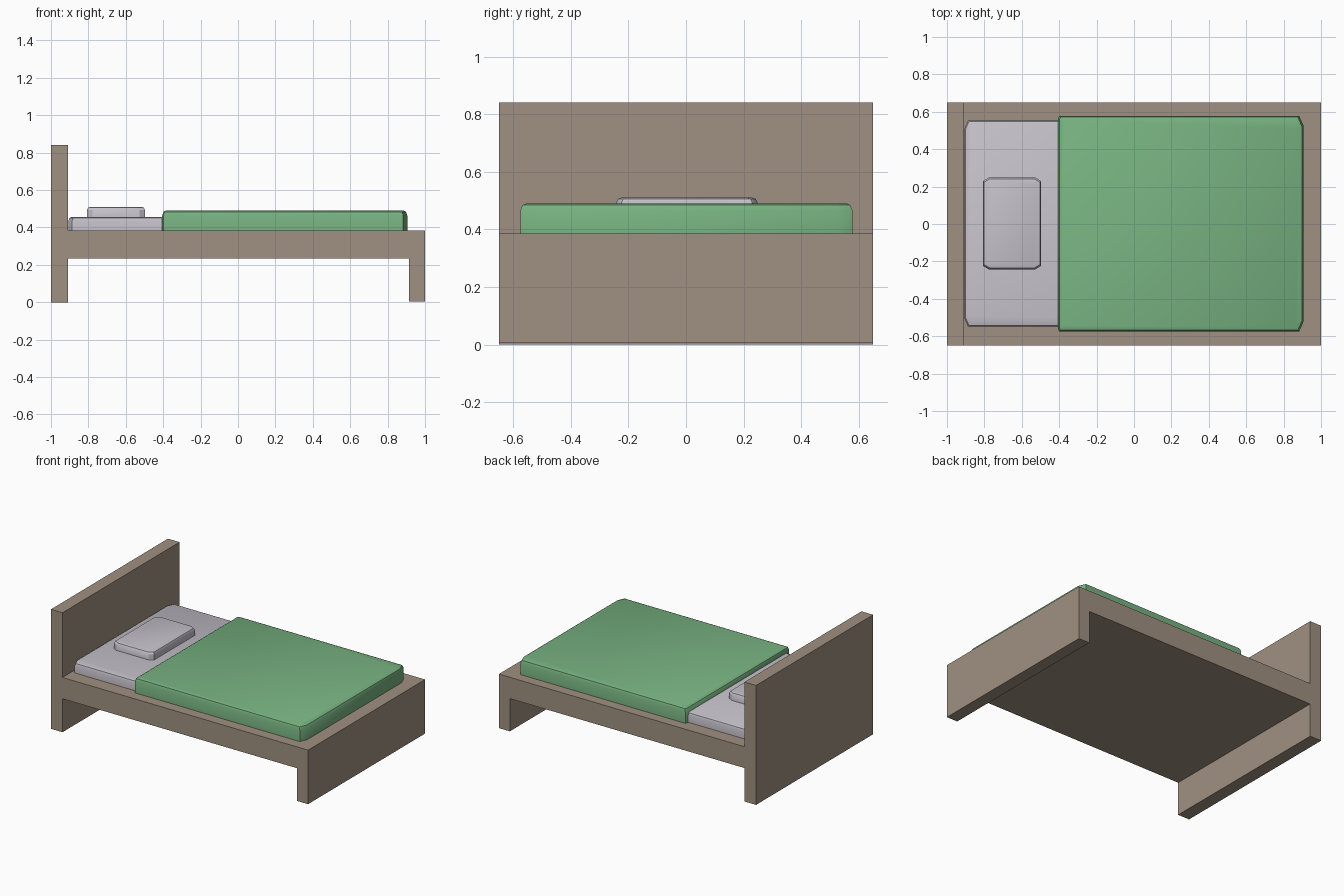
import bpy, bmesh, math

if "Cube" in bpy.data.objects:
    bpy.data.objects.remove(bpy.data.objects["Cube"])


def material(name, rgb):
    m = bpy.data.materials.new(name)
    m.diffuse_color = (*rgb, 1)
    m.use_nodes = True
    m.node_tree.nodes["Principled BSDF"].inputs["Base Color"].default_value = m.diffuse_color
    return m


wood = material("brown_wood", (0.35, 0.28, 0.22))
linen = material("pale_grey_linen", (0.55, 0.53, 0.58))
green = material("green_cloth", (0.188, 0.45, 0.22))


def loft(name, rings, mat, smooth=False):
    """Join equal-length point rings and cap both ends."""
    bm = bmesh.new()
    loops = [[bm.verts.new(p) for p in ring] for ring in rings]
    n = len(loops[0])
    for a, b in zip(loops, loops[1:]):
        for i in range(n):
            j = (i + 1) % n
            bm.faces.new((a[i], a[j], b[j], b[i]))
    bm.faces.new(loops[0][::-1])
    bm.faces.new(loops[-1])
    bmesh.ops.recalc_face_normals(bm, faces=bm.faces)
    mesh = bpy.data.meshes.new(name)
    bm.to_mesh(mesh)
    bm.free()
    mesh.materials.append(mat)
    ob = bpy.data.objects.new(name, mesh)
    bpy.context.collection.objects.link(ob)
    if smooth:
        bpy.ops.object.select_all(action='DESELECT')
        ob.select_set(True)
        bpy.context.view_layer.objects.active = ob
        bpy.ops.object.shade_smooth_by_angle(angle=math.radians(30))
    return ob


def cushion(name, x0, x1, y0, y1, z0, z1, left, right, lip, drop, mat):
    """Slab with cut corners (dx, dy per end) and a softened top edge."""
    def ring(z, d):
        a, b, c, e = x0 + d, x1 - d, y0 + d, y1 - d
        (lx, ly), (rx, ry) = left, right
        return [(a + lx, c, z), (b - rx, c, z), (b, c + ry, z), (b, e - ry, z),
                (b - rx, e, z), (a + lx, e, z), (a, e - ly, z), (a, c + ly, z)]
    return loft(name, [ring(z0, 0), ring(z1 - drop, 0),
                       ring(z1 - drop * 0.25, lip * 0.35), ring(z1, lip)], mat, True)


# One-piece frame: headboard, slab base and foot panel from a side profile
profile = [(-1, 0), (-0.91, 0), (-0.91, 0.235), (0.915, 0.235), (0.915, 0.005),
           (1, 0.005), (1, 0.385), (-0.91, 0.385), (-0.91, 0.84), (-1, 0.84)]
loft("bed_frame", [[(x, y, z) for x, z in profile] for y in (-0.65, 0.65)], wood)

# Mattress, visible at the head end and running under the blanket
cushion("mattress", -0.907, 0.88, -0.549, 0.554, 0.385, 0.455,
        (0.02, 0.045), (0.02, 0.045), 0.015, 0.02, linen)

# Blanket
cushion("blanket", -0.405, 0.905, -0.575, 0.578, 0.385, 0.49,
        (0.006, 0.012), (0.022, 0.05), 0.02, 0.025, green)

# Pillow
cushion("pillow", -0.807, -0.497, -0.242, 0.248, 0.45, 0.51,
        (0.03, 0.018), (0.03, 0.018), 0.018, 0.016, linen)
